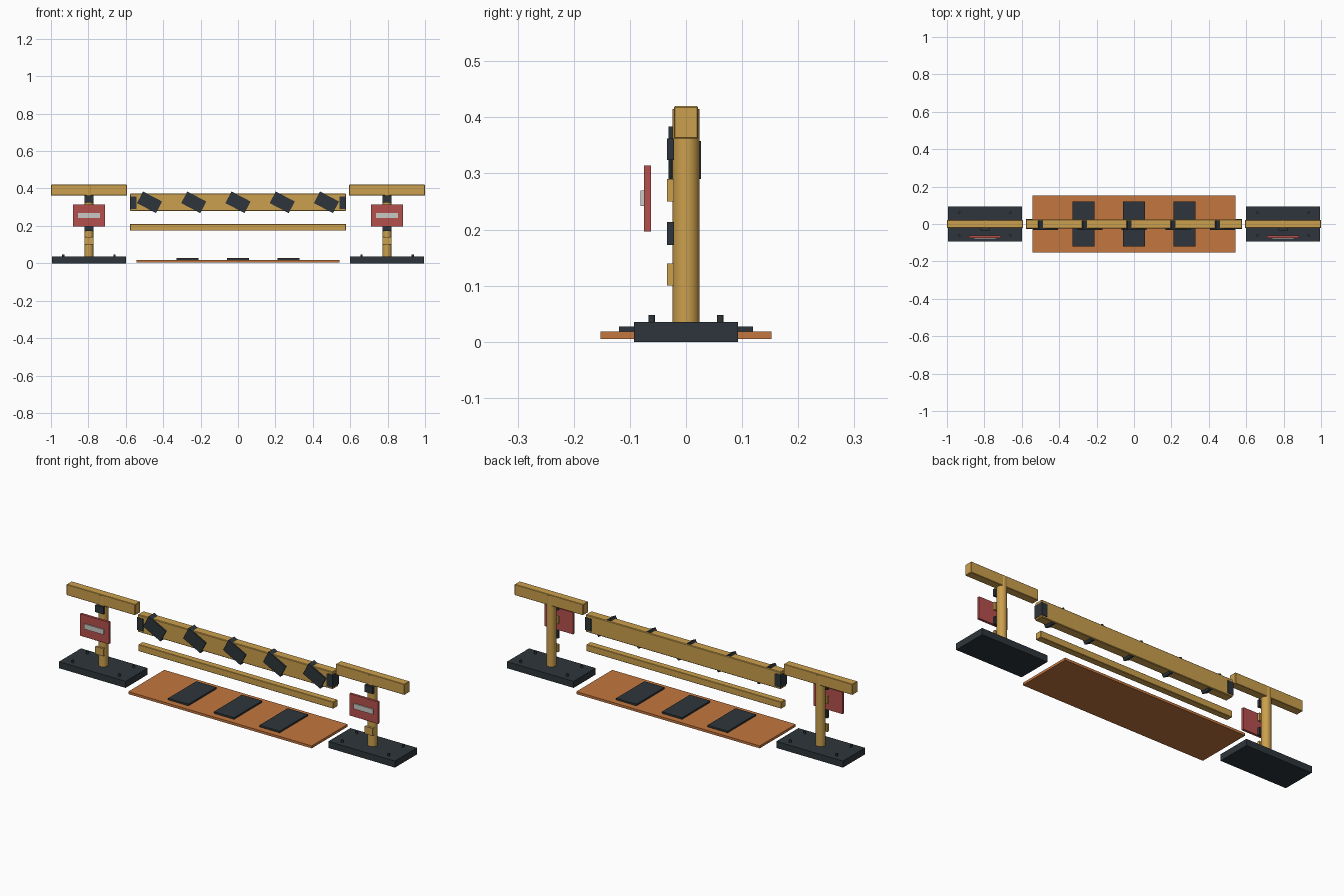
import bpy, math

if "Cube" in bpy.data.objects:
    bpy.data.objects.remove(bpy.data.objects["Cube"])


def material(name, r, g, b):
    m = bpy.data.materials.new(name)
    m.diffuse_color = (r, g, b, 1)
    m.use_nodes = True
    m.node_tree.nodes["Principled BSDF"].inputs["Base Color"].default_value = m.diffuse_color
    return m


GOLD = material("golden_wood", 0.60, 0.35, 0.075)
ORANGE = material("orange_wood", 0.55, 0.18, 0.05)
DARK = material("dark_metal", 0.027, 0.036, 0.043)
RED = material("red_paint", 0.46, 0.08, 0.075)
PALE = material("pale_plate", 0.60, 0.58, 0.55)


def box(name, mat, x, y, z, tilt=0, bevel=0):
    """Box from (min, max) ranges, optionally tilted about the y axis."""
    bpy.ops.mesh.primitive_cube_add(
        size=1, location=[(a + b) / 2 for a, b in (x, y, z)])
    o = bpy.context.object
    o.name = name
    o.scale = [b - a for a, b in (x, y, z)]
    bpy.ops.object.transform_apply(location=False, rotation=False, scale=True)
    o.rotation_euler.y = tilt
    o.data.materials.append(mat)
    if bevel:
        m = o.modifiers.new("edge", "BEVEL")
        m.width = bevel
        m.segments = 1
    return o


def rod(name, mat, x, y, z0, z1, r, sides):
    bpy.ops.mesh.primitive_cylinder_add(
        vertices=sides, radius=r, depth=z1 - z0, location=(x, y, (z0 + z1) / 2))
    o = bpy.context.object
    o.name = name
    o.data.materials.append(mat)
    bpy.ops.object.shade_smooth_by_angle(angle=math.radians(40))


def span(c, half):
    return (c - half, c + half)


# Two end stands
for side, s in (("left", -1), ("right", 1)):
    cx = 0.797 * s
    box(side + "_base", DARK, span(cx, 0.197), (-0.093, 0.093), (0, 0.035))
    for i in (-1, 1):
        for j in (-1, 1):
            rod(side + "_base_bolt", DARK, cx + 0.137 * i, 0.061 * j,
                0.03, 0.048, 0.006, 12)
    rod(side + "_post", GOLD, cx, 0, 0.03, 0.415, 0.0243, 24)
    box(side + "_top_beam", GOLD, span(cx, 0.203), (-0.0215, 0.0215),
        (0.362, 0.42), bevel=0.002)
    # alternating blocks on the front of the post
    for z0, z1, mat in ((0.10, 0.14, GOLD), (0.173, 0.214, DARK),
                        (0.25, 0.29, GOLD), (0.324, 0.362, DARK)):
        box(side + "_post_block", mat, span(cx, 0.024), (-0.034, -0.021), (z0, z1))
    # warning sign
    box(side + "_sign", RED, span(cx, 0.085), (-0.075, -0.062), (0.197, 0.314))
    box(side + "_sign_plate", PALE, span(cx, 0.058), (-0.081, -0.074), (0.242, 0.27))
    # clamp around the board end
    box(side + "_board_clamp", DARK, span(0.561 * s, 0.0175),
        (-0.0265, 0.0265), (0.29, 0.358))

# Barrier board, with slanted plates set through it
box("barrier_board", GOLD, (-0.577, 0.577), (-0.024, 0.024), (0.28, 0.373), bevel=0.003)
for i in range(-2, 3):
    box("slanted_plate", DARK, span(0.2365 * i, 0.0575), (-0.031, 0.018),
        (0.291, 0.361), tilt=math.radians(27.5))

# Lower rail
box("lower_rail", GOLD, (-0.577, 0.577), (-0.018, 0.018), (0.174, 0.21), bevel=0.002)

# Ground plank with pads
box("ground_plank", ORANGE, (-0.543, 0.543), (-0.152, 0.152), (0.005, 0.018))
for i in (-1, 0, 1):
    box("plank_pad", DARK, span(0.27 * i, 0.06), (-0.119, 0.119), (0.017, 0.027))
